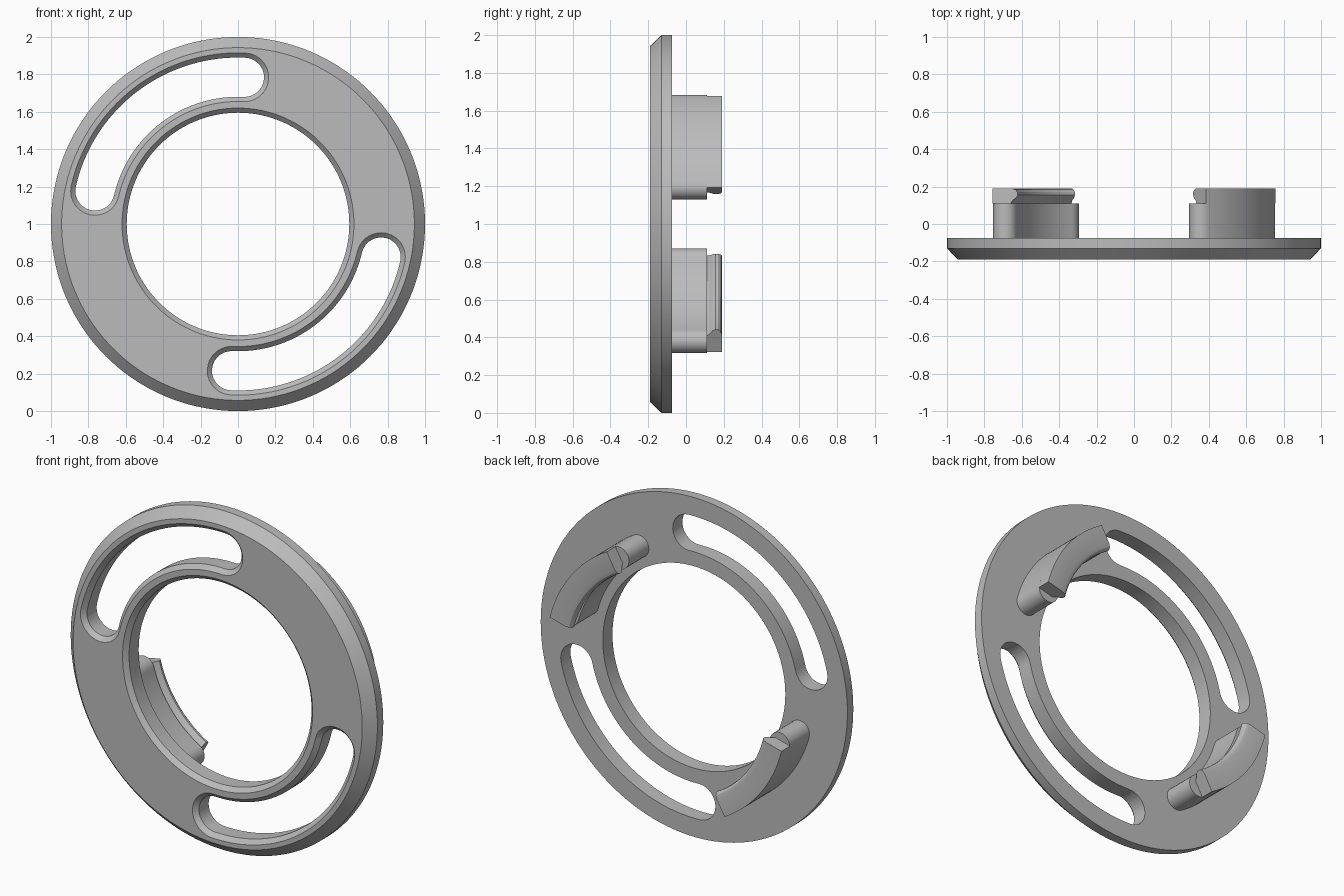
import bpy, bmesh, math
from mathutils import Matrix

if "Cube" in bpy.data.objects:
    bpy.data.objects.remove(bpy.data.objects["Cube"])

# Single grey material
grey = bpy.data.materials.new("plain grey")
grey.use_nodes = True
GREY = (0.5, 0.5, 0.5, 1)
grey.diffuse_color = GREY
grey.node_tree.nodes["Principled BSDF"].inputs["Base Color"].default_value = GREY


def polar(r, angle, y):
    a = math.radians(angle)
    return (r * math.cos(a), y, r * math.sin(a))


def skin(name, loops, closed=False, turn=0):
    """Join a row of equal point loops into a solid, centred on z = 1."""
    bm = bmesh.new()
    rows = [[bm.verts.new(p) for p in loop] for loop in loops]
    n = len(rows[0])
    pairs = list(zip(rows, rows[1:])) + ([(rows[-1], rows[0])] if closed else [])
    for a, b in pairs:
        for i in range(n):
            j = (i + 1) % n
            bm.faces.new((a[i], a[j], b[j], b[i]))
    if not closed:
        bm.faces.new(rows[0])
        bm.faces.new(rows[-1][::-1])
    bmesh.ops.recalc_face_normals(bm, faces=bm.faces)
    bm.transform(Matrix.Translation((0, 0, 1)) @ Matrix.Rotation(math.radians(turn), 4, 'Y'))
    mesh = bpy.data.meshes.new(name)
    bm.to_mesh(mesh)
    bm.free()
    mesh.materials.append(grey)
    obj = bpy.data.objects.new(name, mesh)
    bpy.context.collection.objects.link(obj)
    return obj


def curved_slot(r, half, start, end, y, steps=40, cap=14):
    """Outline of an arc-shaped slot with round ends, at depth y."""
    pts = [polar(r + half, start + (end - start) * i / steps, y) for i in range(steps + 1)]
    for centre, base, flip in ((end, end, 1), (start, start + 180, -1)):
        cx, _, cz = polar(r, centre, y)
        for i in range(1, cap):
            dx, _, dz = polar(half, base + 180 * i / cap, y)
            pts.append((cx + dx, y, cz + dz))
        if flip == 1:
            pts += [polar(r - half, end - (end - start) * i / steps, y) for i in range(steps + 1)]
    return pts


def activate(obj):
    bpy.ops.object.select_all(action='DESELECT')
    obj.select_set(True)
    bpy.context.view_layer.objects.active = obj


# Flat ring with chamfered outer and inner front edges
profile = [(0.62, -0.19), (0.943, -0.19), (1.0, -0.13), (1.0, -0.075),
           (0.595, -0.075), (0.595, -0.165)]
ring = skin("ring_plate", [[polar(r, i * 360 / 144, y) for r, y in profile]
                           for i in range(144)], closed=True)

# Two curved slots through the ring, chamfered at the front
for turn in (0, 180):
    cutter = skin("slot_cutter", [curved_slot(0.785, h, 87.5, 167, y) for h, y in
                                  ((0.14, -0.20), (0.105, -0.165), (0.105, 0.0))], turn=turn)
    cutter.hide_render = True
    cut = ring.modifiers.new("slot", 'BOOLEAN')
    cut.object = cutter
    cut.solver = 'EXACT'
    activate(ring)
    bpy.ops.object.modifier_apply(modifier=cut.name)
    bpy.data.objects.remove(cutter)

# Two clips on the back: a round-ended base and a lip with a rounded inner edge
lip_profile = [(0.78, 0.11), (0.78, 0.19), (0.675, 0.19), (0.655, 0.184), (0.643, 0.170),
               (0.641, 0.155), (0.650, 0.140), (0.668, 0.128), (0.680, 0.11)]
parts = [ring]
for side, turn in (("left", 0), ("right", 180)):
    parts.append(skin(side + "_clip_base",
                      [curved_slot(0.715, 0.065, 15.8, 59.8, y) for y in (-0.075, 0.11)], turn=turn))
    parts.append(skin(side + "_clip_lip",
                      [[polar(r, 14.3 + 46.2 * i / 32, y) for r, y in lip_profile]
                       for i in range(33)], turn=turn))

# Smooth curves, sharp edges
for obj in parts:
    activate(obj)
    bpy.ops.object.shade_smooth_by_angle(angle=math.radians(28))
